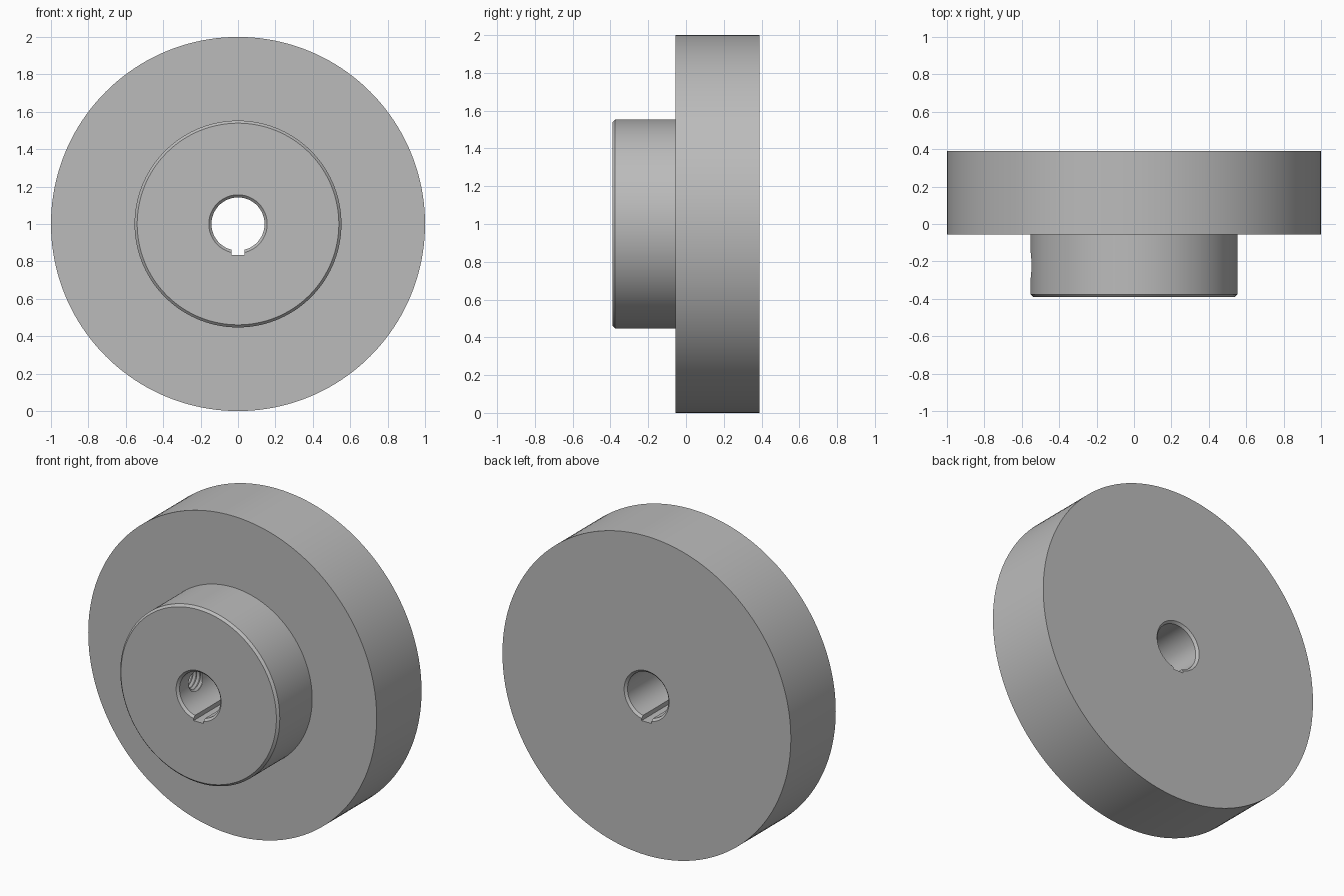
import bpy, bmesh, math
from mathutils import Matrix, Vector

default = bpy.data.objects.get("Cube")
if default:
    bpy.data.objects.remove(default, do_unlink=True)

CENTRE = Vector((0, 0, 1))
HALF, STEP = 0.39, -0.055          # half width, face where the hub meets the disc
DISC_R, HUB_R, BORE_R = 1.0, 0.553, 0.142
BEVEL = 0.014

steel = bpy.data.materials.new("grey_steel")
steel.use_nodes = True
GREY = (0.5, 0.5, 0.5, 1)
steel.diffuse_color = GREY
steel.node_tree.nodes["Principled BSDF"].inputs["Base Color"].default_value = GREY


def finish(name, bm):
    bmesh.ops.recalc_face_normals(bm, faces=bm.faces)
    mesh = bpy.data.meshes.new(name)
    bm.to_mesh(mesh)
    bm.free()
    mesh.materials.append(steel)
    obj = bpy.data.objects.new(name, mesh)
    bpy.context.collection.objects.link(obj)
    return obj


def lathe(name, profile, segments, matrix):
    """Spin a closed (radius, height) profile about z, then place it."""
    bm = bmesh.new()
    verts = [bm.verts.new((r, 0, h)) for r, h in profile]
    edges = [bm.edges.new((a, b)) for a, b in zip(verts, verts[1:] + verts[:1])]
    bmesh.ops.spin(bm, geom=verts + edges, cent=(0, 0, 0), axis=(0, 0, 1),
                   angle=math.tau, steps=segments, use_merge=True)
    bmesh.ops.remove_doubles(bm, verts=bm.verts, dist=1e-5)
    loose = [e for e in bm.edges if not e.link_faces]
    bmesh.ops.delete(bm, geom=loose, context='EDGES')
    bm.transform(matrix)
    return finish(name, bm)


# Disc and hub with a chamfered through bore
along_y = Matrix.Translation(CENTRE) @ Matrix.Rotation(-math.pi / 2, 4, 'X')
wheel = lathe("hubbed_wheel", [
    (BORE_R + BEVEL, -HALF), (HUB_R - BEVEL, -HALF), (HUB_R, BEVEL - HALF),
    (HUB_R, STEP), (DISC_R, STEP), (DISC_R, HALF),
    (BORE_R + BEVEL, HALF), (BORE_R, HALF - BEVEL), (BORE_R, BEVEL - HALF),
], 160, along_y)

# Keyway along the bottom of the bore
bm = bmesh.new()
bmesh.ops.create_cube(bm, size=1, matrix=Matrix.Translation((0, 0, 0.885))
                      @ Matrix.Diagonal((0.07, 1, 0.1, 1)))
cutters = [finish("keyway_cutter", bm)]

# Threaded set screw holes, through the hub wall at the side and below
PITCH, MINOR, MAJOR = 0.026, 0.06, 0.073
thread = [(0, 0.06), (MINOR, 0.06)]
for i in range(22):
    h = 0.07 + i * PITCH
    thread += [(MINOR, h), (MAJOR, h + PITCH * 0.45),
               (MAJOR, h + PITCH * 0.55)]
thread += [(MINOR, thread[-1][1] + PITCH / 2), (0, thread[-1][1] + PITCH / 2)]
for name, direction in (("side", (-1, 0, 0)), ("lower", (0, 0, -1))):
    turn = Vector(direction).to_track_quat('Z', 'Y').to_matrix().to_4x4()
    place = Matrix.Translation(CENTRE + Vector((0, -0.22, 0))) @ turn
    cutters.append(lathe(name + "_screw_cutter", thread, 32, place))

# Cut the openings, then discard the cutters
bpy.context.view_layer.objects.active = wheel
for cutter in cutters:
    cutter.hide_render = True
    mod = wheel.modifiers.new(cutter.name, 'BOOLEAN')
    mod.operation, mod.solver, mod.object = 'DIFFERENCE', 'EXACT', cutter
    bpy.ops.object.modifier_apply(modifier=mod.name)
    bpy.data.objects.remove(cutter, do_unlink=True)

bpy.ops.object.select_all(action='DESELECT')
wheel.select_set(True)
bpy.ops.object.shade_smooth_by_angle(angle=math.radians(30))
